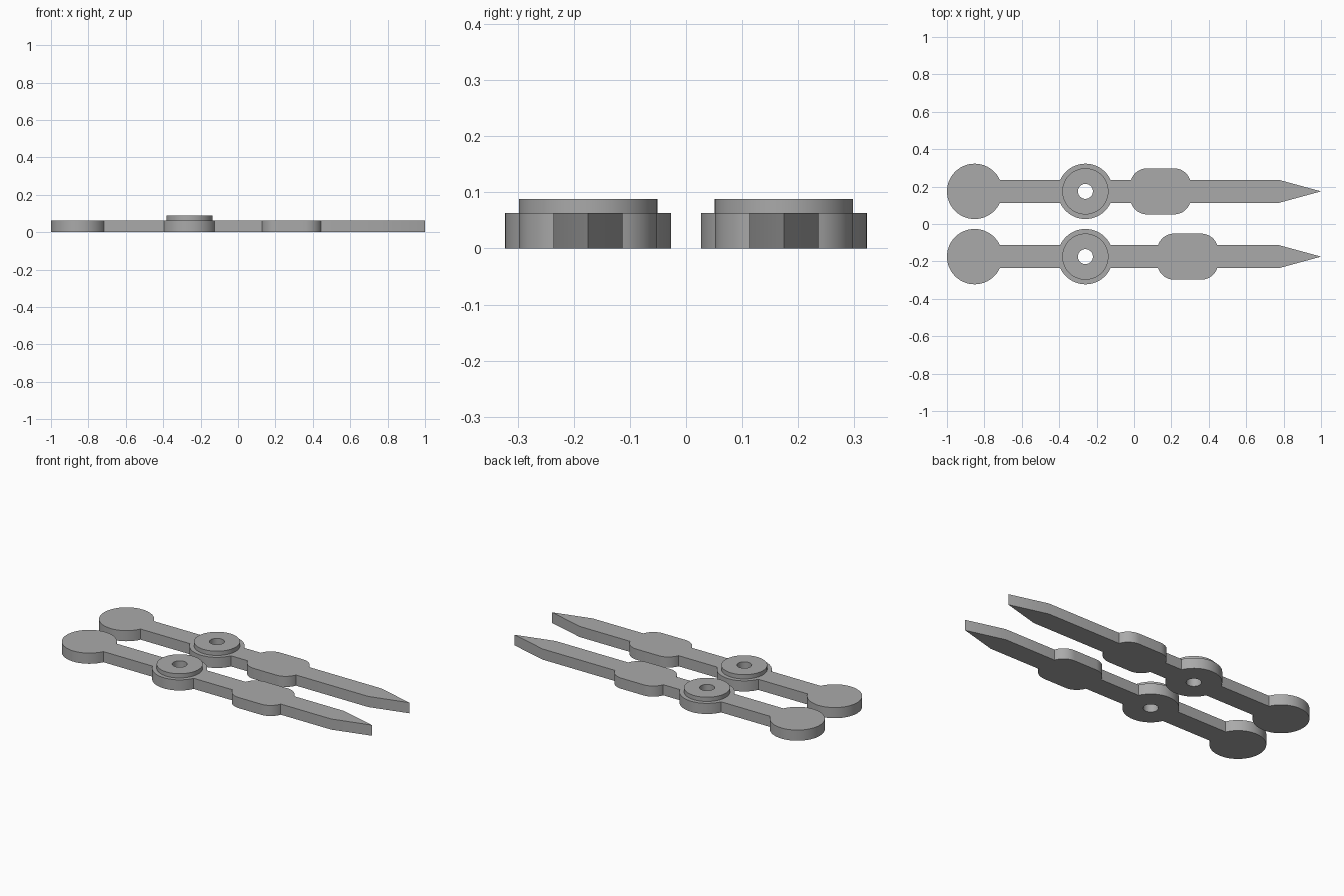
import bpy, bmesh
from math import asin, cos, sin, pi, sqrt

cube = bpy.data.objects.get("Cube")
if cube:
    bpy.data.objects.remove(cube, do_unlink=True)

grey = bpy.data.materials.new("plain_grey")
grey.use_nodes = True
colour = (0.40, 0.40, 0.40, 1)
grey.diffuse_color = colour
grey.node_tree.nodes["Principled BSDF"].inputs["Base Color"].default_value = colour

THICK, RIM_TOP = 0.063, 0.088
BAR = 0.0615          # half width of the bar
DISC = 0.148          # tail and hub radius
TAIL_X, HUB_X = -0.852, -0.26


def arc(cx, cy, r, start, end, steps=24):
    return [(cx + r * cos(start + (end - start) * i / steps),
             cy + r * sin(start + (end - start) * i / steps)) for i in range(steps + 1)]


def circle(cx, r):
    return arc(cx, 0, r, 0, 2 * pi, 64)[:-1]


def plate(name, loops, y, bottom, top):
    """Fill the loops (later ones are holes) and give them thickness."""
    curve = bpy.data.curves.new(name, 'CURVE')
    curve.dimensions = '2D'
    curve.fill_mode = 'BOTH'
    curve.extrude = (top - bottom) / 2
    for loop in loops:
        spline = curve.splines.new('POLY')
        spline.points.add(len(loop) - 1)
        for point, (px, py) in zip(spline.points, loop):
            point.co = (px, py, 0, 1)
        spline.use_cyclic_u = True
    temp = bpy.data.objects.new(name + "_curve", curve)
    bpy.context.collection.objects.link(temp)
    mesh = bpy.data.meshes.new_from_object(
        temp.evaluated_get(bpy.context.evaluated_depsgraph_get()))
    bpy.data.objects.remove(temp, do_unlink=True)

    bm = bmesh.new()
    bm.from_mesh(mesh)
    bmesh.ops.remove_doubles(bm, verts=bm.verts, dist=1e-5)
    bmesh.ops.recalc_face_normals(bm, faces=bm.faces)
    bm.to_mesh(mesh)
    bm.free()
    mesh.materials.clear()
    mesh.materials.append(grey)
    obj = bpy.data.objects.new(name, mesh)
    obj.location = (0, y, (top + bottom) / 2)
    bpy.context.collection.objects.link(obj)
    bpy.ops.object.select_all(action='DESELECT')
    obj.select_set(True)
    bpy.context.view_layer.objects.active = obj
    bpy.ops.object.shade_smooth_by_angle(angle=0.5)


def hand(name, y, lobe_x):
    join = asin(BAR / DISC)
    # rounded lobe corners, ending where they meet the bar
    corner, corner_y, flat = 0.09, 0.033, 0.0725
    meet = asin((BAR - corner_y) / corner)
    half = (arc(TAIL_X, 0, DISC, pi, join)
            + arc(HUB_X, 0, DISC, pi - join, join)
            + arc(lobe_x - flat, corner_y, corner, pi - meet, pi / 2, 12)
            + arc(lobe_x + flat, corner_y, corner, pi / 2, meet, 12)
            + [(0.775, BAR), (1, 0)])
    outline = half + [(px, -py) for px, py in reversed(half[1:-1])]
    hole = circle(HUB_X, 0.04)
    plate(name + "_body", [outline, hole], y, 0, THICK)
    plate(name + "_hub_rim", [circle(HUB_X, 0.1235), hole], y, THICK, RIM_TOP)


hand("back_hand", 0.1745, 0.142)
hand("front_hand", -0.1745, 0.287)
